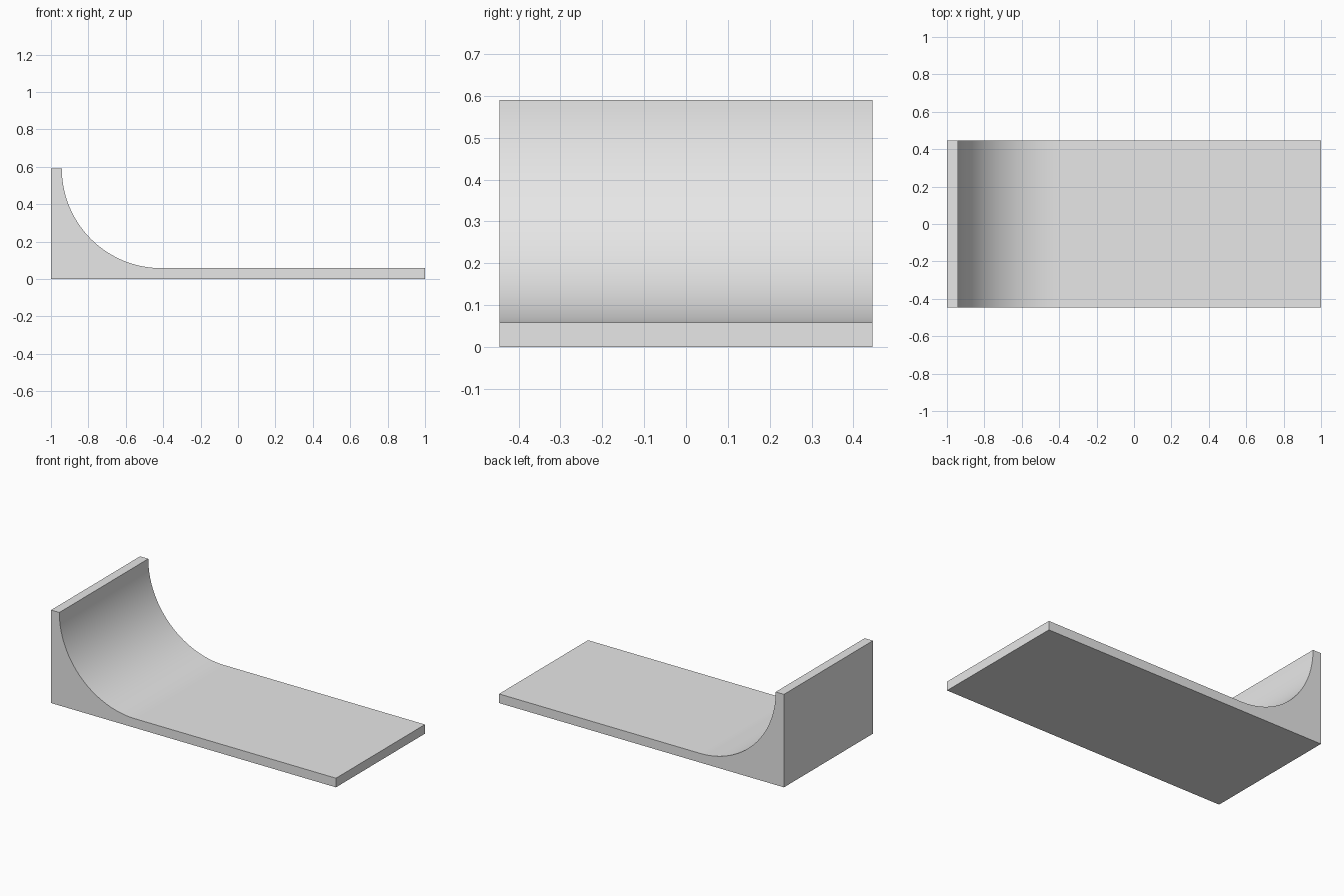
import bpy, bmesh, math

cube = bpy.data.objects.get("Cube")
if cube:
    bpy.data.objects.remove(cube, do_unlink=True)

# Plain grey material
grey = bpy.data.materials.new("light_grey")
grey.use_nodes = True
colour = (0.8, 0.8, 0.8, 1)
grey.diffuse_color = colour
grey.node_tree.nodes["Principled BSDF"].inputs["Base Color"].default_value = colour

HALF_WIDTH = 0.446
HEIGHT = 0.59
WALL = 0.058
RADIUS = HEIGHT - WALL
SEGMENTS = 48

# Side profile: floor slab, thin back wall and the quarter-round between them
profile = [(-1, HEIGHT), (-1, 0), (1, 0), (1, WALL)]
centre_x = -1 + WALL + RADIUS
for i in range(SEGMENTS + 1):
    a = math.radians(270) - math.radians(90) * i / SEGMENTS
    profile.append((centre_x + RADIUS * math.cos(a), HEIGHT + RADIUS * math.sin(a)))

# Extrude the profile across the width
bm = bmesh.new()
face = bm.faces.new([bm.verts.new((x, -HALF_WIDTH, z)) for x, z in profile])
result = bmesh.ops.extrude_face_region(bm, geom=[face])
new_verts = [g for g in result["geom"] if isinstance(g, bmesh.types.BMVert)]
bmesh.ops.translate(bm, verts=new_verts, vec=(0, 2 * HALF_WIDTH, 0))
bmesh.ops.recalc_face_normals(bm, faces=bm.faces)

mesh = bpy.data.meshes.new("curved_ramp")
bm.to_mesh(mesh)
bm.free()
mesh.materials.append(grey)
ramp = bpy.data.objects.new("curved_ramp", mesh)
bpy.context.collection.objects.link(ramp)

# Smooth curve with crisp edges
bpy.ops.object.select_all(action="DESELECT")
ramp.select_set(True)
bpy.context.view_layer.objects.active = ramp
bpy.ops.object.shade_smooth_by_angle(angle=math.radians(30))
